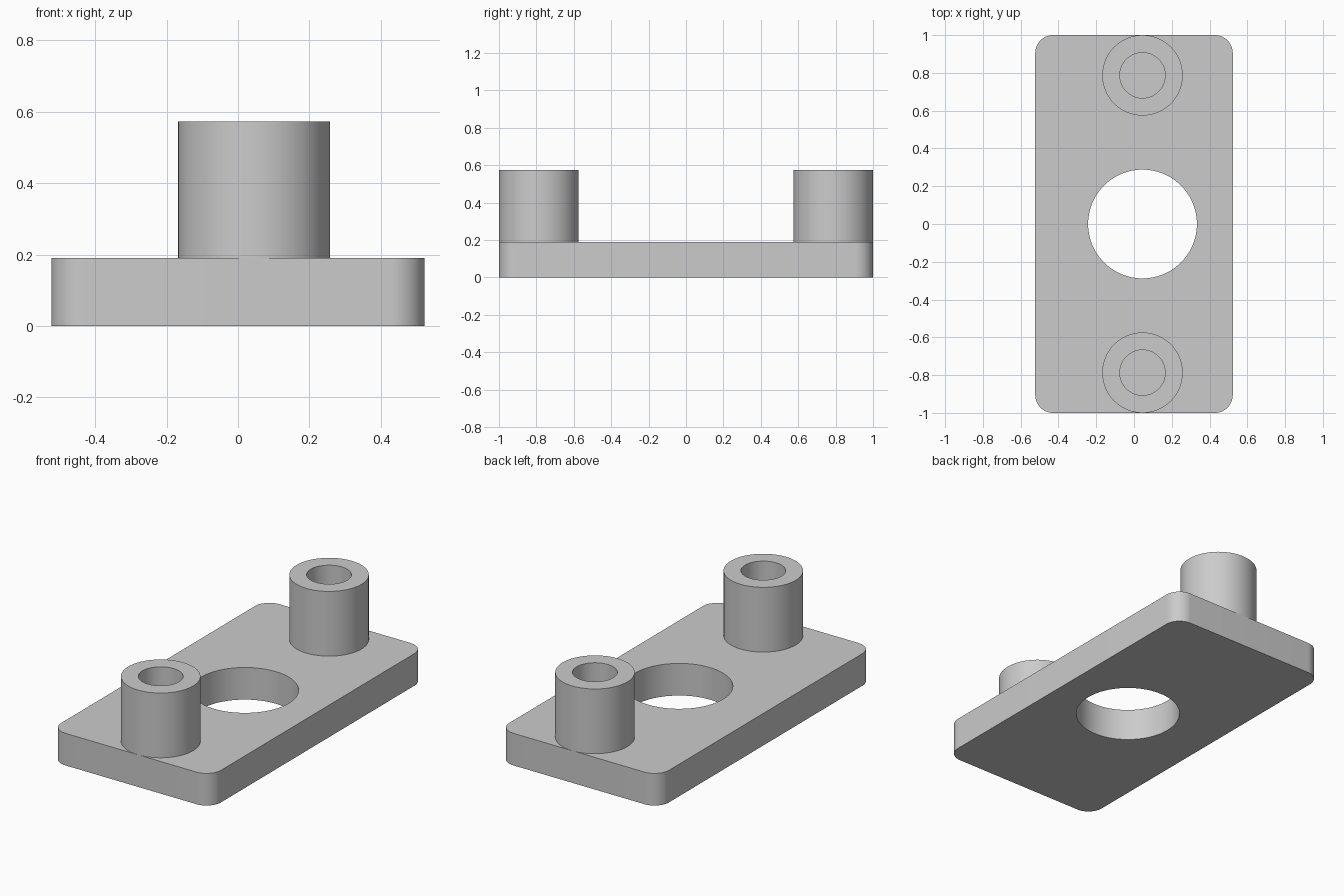
import bpy
import bmesh
from math import cos, sin, pi, radians

cube = bpy.data.objects.get("Cube")
if cube:
    bpy.data.objects.remove(cube, do_unlink=True)

HALF_W, HALF_L, THICK = 0.523, 1.0, 0.19
CORNER, AXIS_X = 0.095, 0.045
HOLE_R, BOSS_R, BORE_R = 0.288, 0.213, 0.12
BOSS_TOP, BOSS_Y = 0.573, 0.787
SEGMENTS = 96

grey = bpy.data.materials.new("plain_grey")
grey.use_nodes = True
colour = (0.6, 0.6, 0.6, 1)
grey.diffuse_color = colour
grey.node_tree.nodes["Principled BSDF"].inputs["Base Color"].default_value = colour


def make_object(name, bm):
    bmesh.ops.recalc_face_normals(bm, faces=bm.faces)
    mesh = bpy.data.meshes.new(name)
    bm.to_mesh(mesh)
    bm.free()
    mesh.materials.append(grey)
    obj = bpy.data.objects.new(name, mesh)
    bpy.context.collection.objects.link(obj)
    return obj


def smooth(obj):
    bpy.ops.object.select_all(action="DESELECT")
    obj.select_set(True)
    bpy.context.view_layer.objects.active = obj
    bpy.ops.object.shade_smooth_by_angle(angle=radians(30))


def prism(name, outline, bottom, top):
    bm = bmesh.new()
    face = bm.faces.new([bm.verts.new((x, y, bottom)) for x, y in outline])
    result = bmesh.ops.extrude_face_region(bm, geom=[face])
    for item in result["geom"]:
        if isinstance(item, bmesh.types.BMVert):
            item.co.z = top
    return make_object(name, bm)


def circle(cx, cy, r, n=SEGMENTS):
    return [(cx + r * cos(2 * pi * i / n), cy + r * sin(2 * pi * i / n)) for i in range(n)]


# Rounded base plate
outline = []
for k, (sx, sy) in enumerate([(1, 1), (-1, 1), (-1, -1), (1, -1)]):
    for i in range(17):
        a = (k + i / 16) * pi / 2
        outline.append((sx * (HALF_W - CORNER) + CORNER * cos(a),
                        sy * (HALF_L - CORNER) + CORNER * sin(a)))
plate = prism("base_plate", outline, 0, THICK)

# Large through hole
cutter = prism("hole_cutter", circle(AXIS_X, 0, HOLE_R), -0.1, THICK + 0.1)
cutter.hide_render = True
cut = plate.modifiers.new("centre_hole", "BOOLEAN")
cut.operation = "DIFFERENCE"
cut.solver = "EXACT"
cut.object = cutter
bpy.context.view_layer.objects.active = plate
bpy.ops.object.modifier_apply(modifier=cut.name)
bpy.data.objects.remove(cutter, do_unlink=True)
smooth(plate)


# Hollow bosses standing on the plate, whose top closes the bores
def boss(name, y):
    bm = bmesh.new()
    profile = [(BOSS_R, THICK), (BOSS_R, BOSS_TOP), (BORE_R, BOSS_TOP), (BORE_R, THICK)]
    rings = [[bm.verts.new((px, py, z)) for px, py in circle(AXIS_X, y, r)]
             for r, z in profile]
    for low, high in zip(rings, rings[1:]):
        for i in range(SEGMENTS):
            j = (i + 1) % SEGMENTS
            bm.faces.new((low[i], low[j], high[j], high[i]))
    smooth(make_object(name, bm))


boss("front_boss", -BOSS_Y)
boss("back_boss", BOSS_Y)
